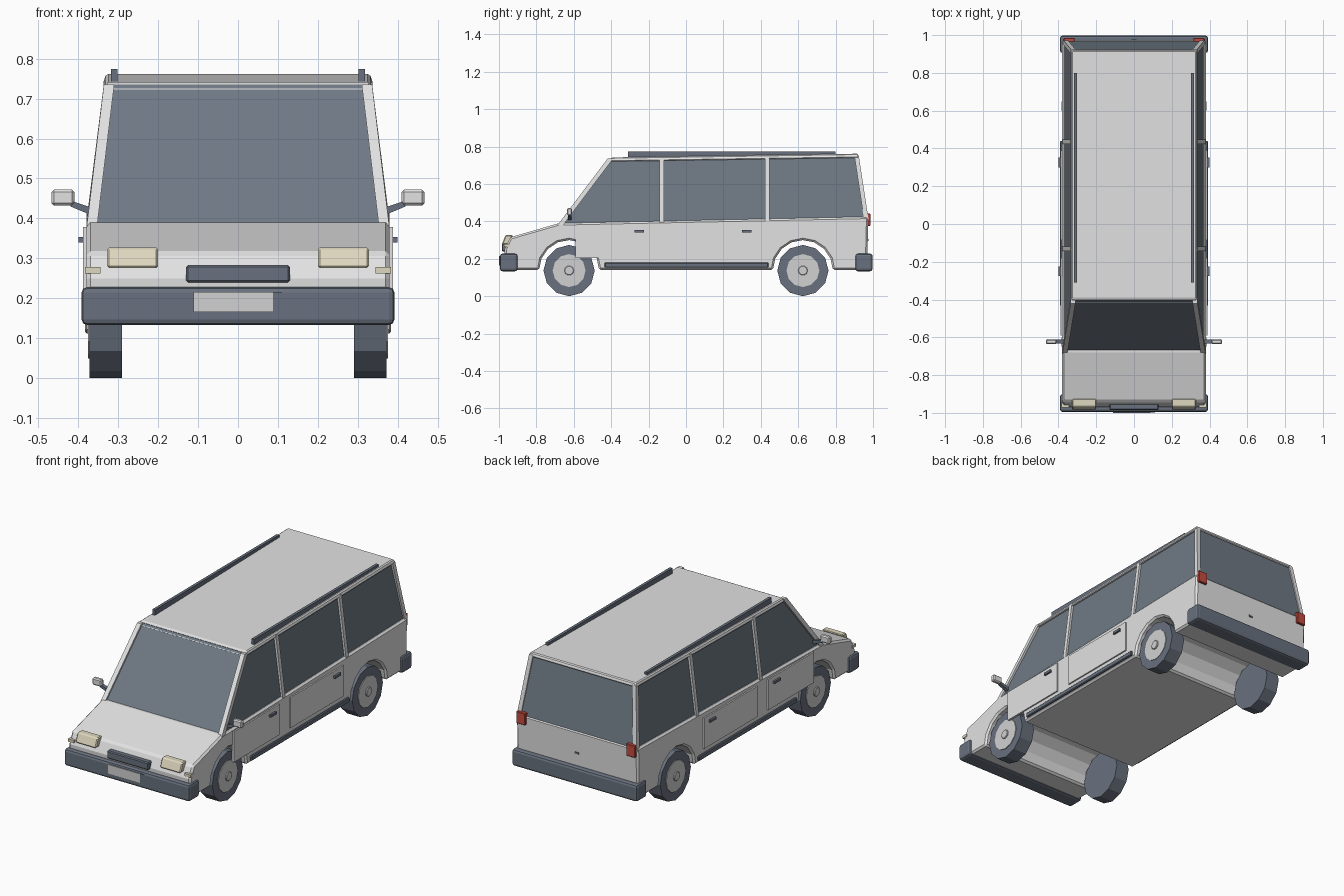
import bpy, bmesh, math

cube = bpy.data.objects.get("Cube")
if cube:
    bpy.data.objects.remove(cube)


def material(name, *rgb):
    m = bpy.data.materials.new(name)
    m.use_nodes = True
    m.diffuse_color = (*rgb, 1)
    m.node_tree.nodes["Principled BSDF"].inputs["Base Color"].default_value = (*rgb, 1)
    return m


PAINT = material("body_paint", 0.76, 0.76, 0.76)
TRIM = material("dark_trim", 0.14, 0.165, 0.21)
GLASS = material("tinted_glass", 0.16, 0.195, 0.235)
METAL = material("hub_grey", 0.64, 0.64, 0.64)
LAMP = material("headlight_cream", 0.74, 0.69, 0.52)
RED = material("tail_red", 0.55, 0.07, 0.05)


def finish(name, bm, mat, bevel=0, mirror=False, segments=1):
    bmesh.ops.recalc_face_normals(bm, faces=bm.faces)
    mesh = bpy.data.meshes.new(name)
    bm.to_mesh(mesh)
    bm.free()
    mesh.materials.append(mat)
    ob = bpy.data.objects.new(name, mesh)
    bpy.context.collection.objects.link(ob)
    if bevel:
        mod = ob.modifiers.new("Bevel", "BEVEL")
        mod.width, mod.segments = bevel, segments
        mod.limit_method, mod.angle_limit = "ANGLE", math.radians(40)
    if mirror:
        ob.modifiers.new("Mirror", "MIRROR")
    return ob


def prism(name, ring_a, ring_b, mat, **kw):
    """Solid joining two matching rings of points."""
    bm = bmesh.new()
    a = [bm.verts.new(p) for p in ring_a]
    b = [bm.verts.new(p) for p in ring_b]
    bm.faces.new(a)
    bm.faces.new(b)
    for i in range(len(a)):
        j = (i + 1) % len(a)
        bm.faces.new((a[i], a[j], b[j], b[i]))
    return finish(name, bm, mat, **kw)


def rect(x, y, z):
    """Rectangle in plan; z is given at its front and rear edges."""
    return [(x[0], y[0], z[0]), (x[1], y[0], z[0]), (x[1], y[1], z[1]), (x[0], y[1], z[1])]


def box(name, x, y, z, mat, **kw):
    return prism(name, rect(x, y, (z[0], z[0])), rect(x, y, (z[1], z[1])), mat, **kw)


def beam(name, p, q, width, depth, mat, **kw):
    """Upright or leaning post of rectangular section."""
    def ring(c):
        return rect((c[0] - width / 2, c[0] + width / 2),
                    (c[1] - depth / 2, c[1] + depth / 2), (c[2], c[2]))
    return prism(name, ring(p), ring(q), mat, mirror=True, **kw)


def disc(name, x, y, z, radius, sides, mat, **kw):
    """Cylinder lying along x."""
    rings = [[(px, y + radius * math.cos(2 * math.pi * i / sides),
               z + radius * math.sin(2 * math.pi * i / sides)) for i in range(sides)] for px in x]
    return prism(name, *rings, mat, mirror=True, **kw)


# Lower body: side profile with open wheel arches, extruded across the car
AXLES = {"front": -0.625, "rear": 0.625}
SILL = 0.14


def arch(y):
    return [(y + 0.16 * math.cos(math.pi * i / 8), SILL + 0.16 * math.sin(math.pi * i / 8))
            for i in range(9)]


profile = [(-0.965, SILL), (-0.97, 0.25), (-0.94, 0.315), (-0.68, 0.39),
           (0.975, 0.425), (0.968, SILL)] + arch(AXLES["rear"]) + arch(AXLES["front"])
prism("lower_body", [(-0.38, y, z) for y, z in profile], [(0.38, y, z) for y, z in profile],
      PAINT, bevel=0.01)

# Greenhouse: one glass block, roof panel and posts
prism("window_glass", rect((-0.368, 0.368), (-0.675, 0.97), (0.38, 0.415)),
      rect((-0.322, 0.322), (-0.405, 0.915), (0.735, 0.755)), GLASS)
prism("roof", rect((-0.338, 0.338), (-0.418, 0.926), (0.72, 0.74)),
      rect((-0.33, 0.33), (-0.395, 0.918), (0.742, 0.762)), PAINT, bevel=0.005)
beam("windshield_post", (0.366, -0.672, 0.38), (0.323, -0.405, 0.735), 0.026, 0.03, PAINT)
beam("front_door_post", (0.369, -0.13, 0.39), (0.325, -0.13, 0.74), 0.02, 0.024, PAINT)
beam("rear_door_post", (0.369, 0.435, 0.4), (0.325, 0.435, 0.745), 0.02, 0.024, PAINT)
beam("tailgate_post", (0.364, 0.964, 0.41), (0.322, 0.912, 0.75), 0.024, 0.024, PAINT)
box("roof_rail", (0.302, 0.318), (-0.31, 0.8), (0.74, 0.774), TRIM, mirror=True)

# Bumpers, grille and number plate
for name, y in (("front_bumper", (-0.995, -0.9)), ("rear_bumper", (0.905, 0.998))):
    box(name, (-0.392, 0.392), y, (0.133, 0.228), TRIM, bevel=0.014, segments=2)
box("grille", (-0.13, 0.13), (-0.985, -0.95), (0.24, 0.283), TRIM, bevel=0.005)
box("plate_holder", (-0.11, 0.11), (-0.998, -0.99), (0.165, 0.216), TRIM)
box("number_plate", (-0.112, 0.088), (-1.0, -0.99), (0.165, 0.216), METAL)

# Lamps
prism("headlight", rect((0.2, 0.328), (-0.985, -0.95), (0.276, 0.276)),
      rect((0.2, 0.328), (-0.965, -0.925), (0.327, 0.327)), LAMP, bevel=0.005, mirror=True)
box("turn_signal", (0.345, 0.383), (-0.972, -0.94), (0.262, 0.278), LAMP, mirror=True)
box("tail_light", (0.315, 0.372), (0.95, 0.986), (0.375, 0.442), RED, bevel=0.003, mirror=True)
box("tailgate_lock", (-0.012, 0.012), (0.965, 0.976), (0.295, 0.305), TRIM)

# Doors, handles and sill moulding
for name, y, handle in (("front_door", (-0.59, -0.18), -0.25), ("rear_door", (-0.085, 0.39), 0.325)):
    box(name, (0.376, 0.388), y, (0.205, 0.378), PAINT, mirror=True)
    box(name + "_handle", (0.385, 0.399), (handle - 0.026, handle + 0.026), (0.34, 0.354),
        TRIM, mirror=True)
box("sill_moulding", (0.37, 0.391), (-0.435, 0.44), (0.153, 0.18), TRIM, bevel=0.004, mirror=True)

# Side mirrors
prism("mirror_arm", [(0.36, -0.632, 0.405), (0.36, -0.612, 0.405), (0.36, -0.612, 0.425), (0.36, -0.632, 0.425)],
      [(0.42, -0.632, 0.43), (0.42, -0.612, 0.43), (0.42, -0.612, 0.445), (0.42, -0.632, 0.445)],
      TRIM, mirror=True)
box("side_mirror", (0.41, 0.467), (-0.636, -0.61), (0.432, 0.472), PAINT, bevel=0.006, mirror=True)

# Wheels
for end, y in AXLES.items():
    disc(end + "_tyre", (0.29, 0.372), y, 0.137, 0.137, 12, TRIM)
    disc(end + "_hub", (0.36, 0.376), y, 0.137, 0.088, 12, METAL)
    disc(end + "_hub_cap", (0.37, 0.383), y, 0.137, 0.026, 10, METAL, bevel=0.003)
